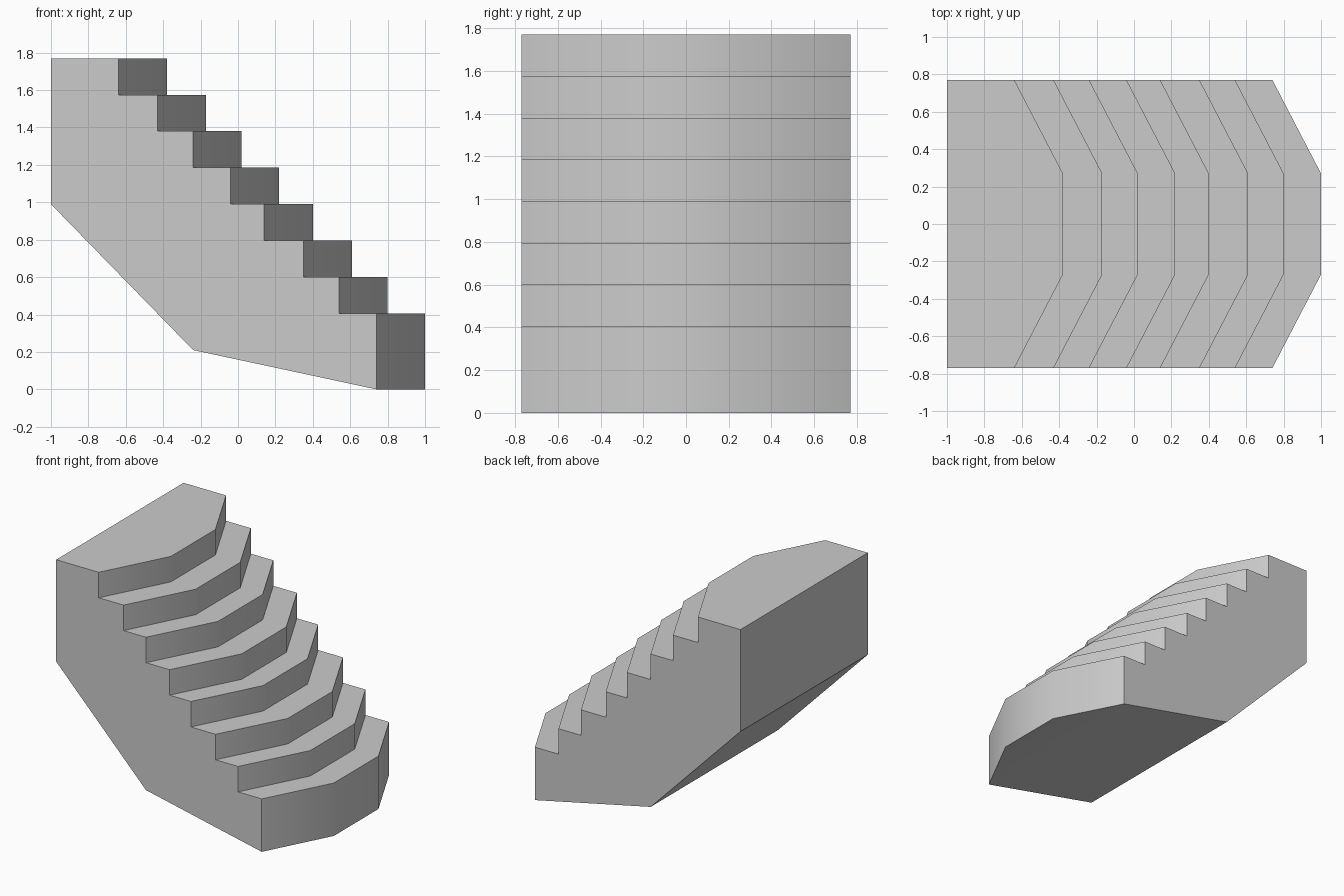
import bpy, bmesh, math

cube = bpy.data.objects.get("Cube")
if cube:
    bpy.data.objects.remove(cube, do_unlink=True)

HALF, NOSE_HALF, NOSE = 0.77, 0.27, 0.26   # half width, half nose width, nose depth
TOP, RISE = 1.77, 0.195
riser_x = [-0.64, -0.43, -0.24, -0.04, 0.14, 0.35, 0.54, 0.74]

stone = bpy.data.materials.new("stone_grey")
stone.use_nodes = True
colour = (0.6, 0.6, 0.6, 1)
stone.diffuse_color = colour
stone.node_tree.nodes["Principled BSDF"].inputs["Base Color"].default_value = colour

bm = bmesh.new()


def chevron(x, z):
    """Outline of one step front: straight nose with two angled cheeks."""
    return [bm.verts.new(p) for p in ((x, -HALF, z), (x + NOSE, -NOSE_HALF, z),
                                      (x + NOSE, NOSE_HALF, z), (x, HALF, z))]


def crossbar(x, z):
    """Straight edge across the full width."""
    return [bm.verts.new((x, y, z)) for y in (-HALF, HALF)]


# Step outlines, two per riser, the last riser reaching the ground
rows = []
for i, x in enumerate(riser_x):
    bottom = 0 if x == riser_x[-1] else TOP - RISE * (i + 1)
    rows += [chevron(x, TOP - RISE * i), chevron(x, bottom)]

# Risers and treads
for upper, lower in zip(rows, rows[1:]):
    for k in range(3):
        bm.faces.new((upper[k], lower[k], lower[k + 1], upper[k + 1]))

# Landing, back and sloped underside
back_top = crossbar(-1, TOP)
back_low = crossbar(-1, 0.99)
knee = crossbar(-0.24, 0.21)
bm.faces.new(rows[0] + back_top[::-1])
foot = [rows[-1][0], rows[-1][-1]]
spine = [back_top, back_low, knee, foot]
for a, b in zip(spine, spine[1:]):
    bm.faces.new((a[0], a[1], b[1], b[0]))
bm.faces.new(rows[-1][::-1])

# Stepped side walls
for side in (0, 1):
    bm.faces.new([r[-side] for r in rows] +
                 [bar[side] for bar in (knee, back_low, back_top)])

bmesh.ops.recalc_face_normals(bm, faces=bm.faces)
mesh = bpy.data.meshes.new("staircase")
bm.to_mesh(mesh)
bm.free()
mesh.materials.append(stone)

stairs = bpy.data.objects.new("staircase", mesh)
bpy.context.collection.objects.link(stairs)
bpy.context.view_layer.objects.active = stairs
stairs.select_set(True)
bpy.ops.object.shade_smooth_by_angle(angle=math.radians(30))
